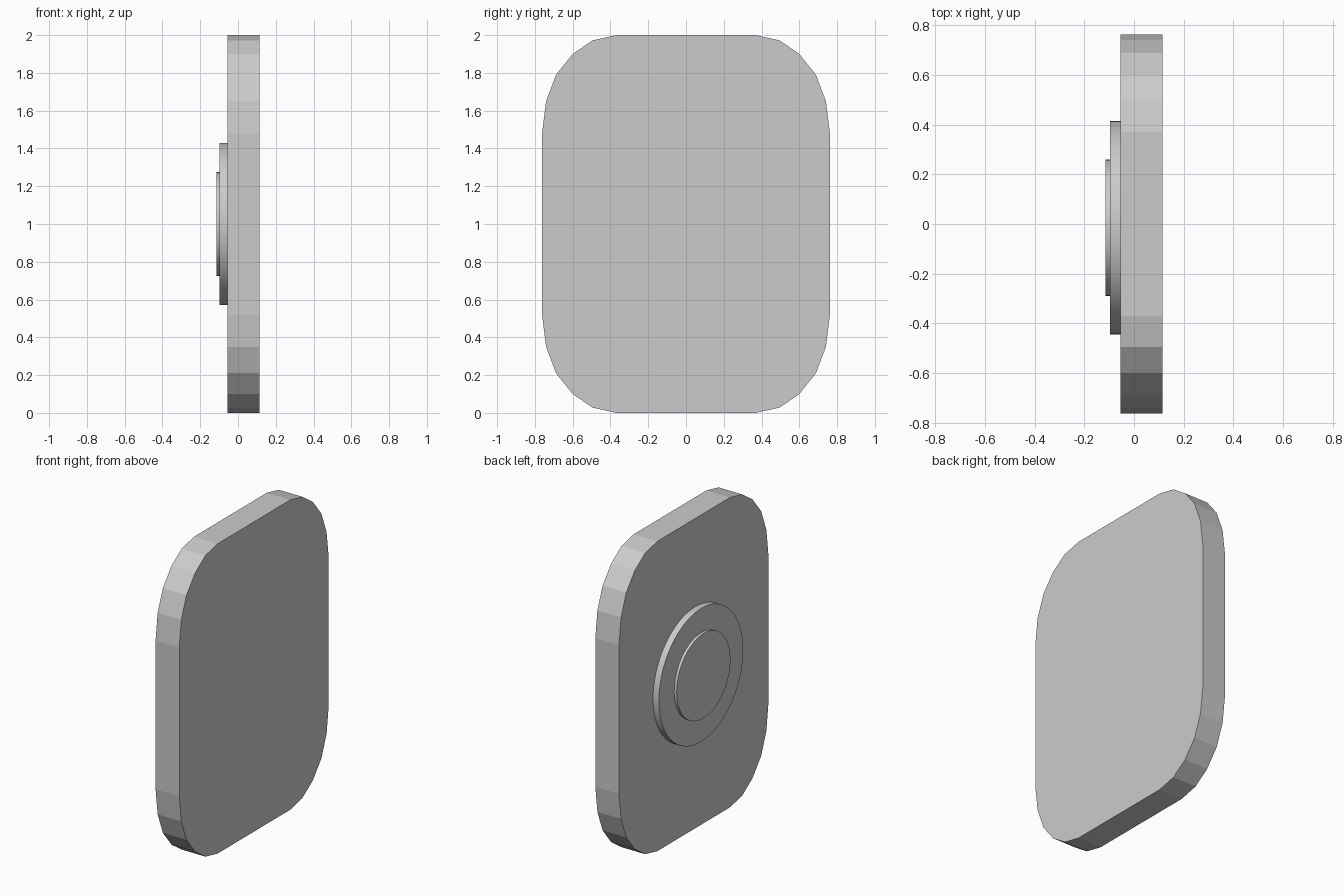
import bpy, bmesh, math

if "Cube" in bpy.data.objects:
    bpy.data.objects.remove(bpy.data.objects["Cube"])

PLATE_BACK, PLATE_FACE = -0.055, 0.114
MID_Z = 1.0

# One faceted corner (y, z offset from the middle), mirrored into the full outline
corner = [(0.762, 0.48), (0.741, 0.65), (0.688, 0.79),
          (0.600, 0.90), (0.495, 0.972), (0.370, 1.0)]
half = corner + [(-y, z) for y, z in reversed(corner)]
outline = half + [(-y, -z) for y, z in half]

# Rounded plate, extruded along x
bm = bmesh.new()
base = bm.faces.new([bm.verts.new((PLATE_BACK, y, MID_Z + z)) for y, z in outline])
ext = bmesh.ops.extrude_face_region(bm, geom=[base], use_keep_orig=True)
verts = [g for g in ext["geom"] if isinstance(g, bmesh.types.BMVert)]
bmesh.ops.translate(bm, verts=verts, vec=(PLATE_FACE - PLATE_BACK, 0, 0))
bmesh.ops.recalc_face_normals(bm, faces=bm.faces)
mesh = bpy.data.meshes.new("plate")
bm.to_mesh(mesh)
bm.free()
bpy.context.collection.objects.link(bpy.data.objects.new("plate", mesh))


def disc(name, radius, x0, x1):
    bpy.ops.mesh.primitive_cylinder_add(
        vertices=64, radius=radius, depth=x1 - x0,
        location=((x0 + x1) / 2, -0.015, MID_Z), rotation=(0, math.pi / 2, 0))
    bpy.context.object.name = name
    bpy.ops.object.shade_smooth_by_angle(angle=math.radians(30))


# Stepped round boss on the back of the plate
disc("outer_disc", 0.430, -0.097, PLATE_BACK)
disc("inner_disc", 0.274, -0.115, -0.097)
